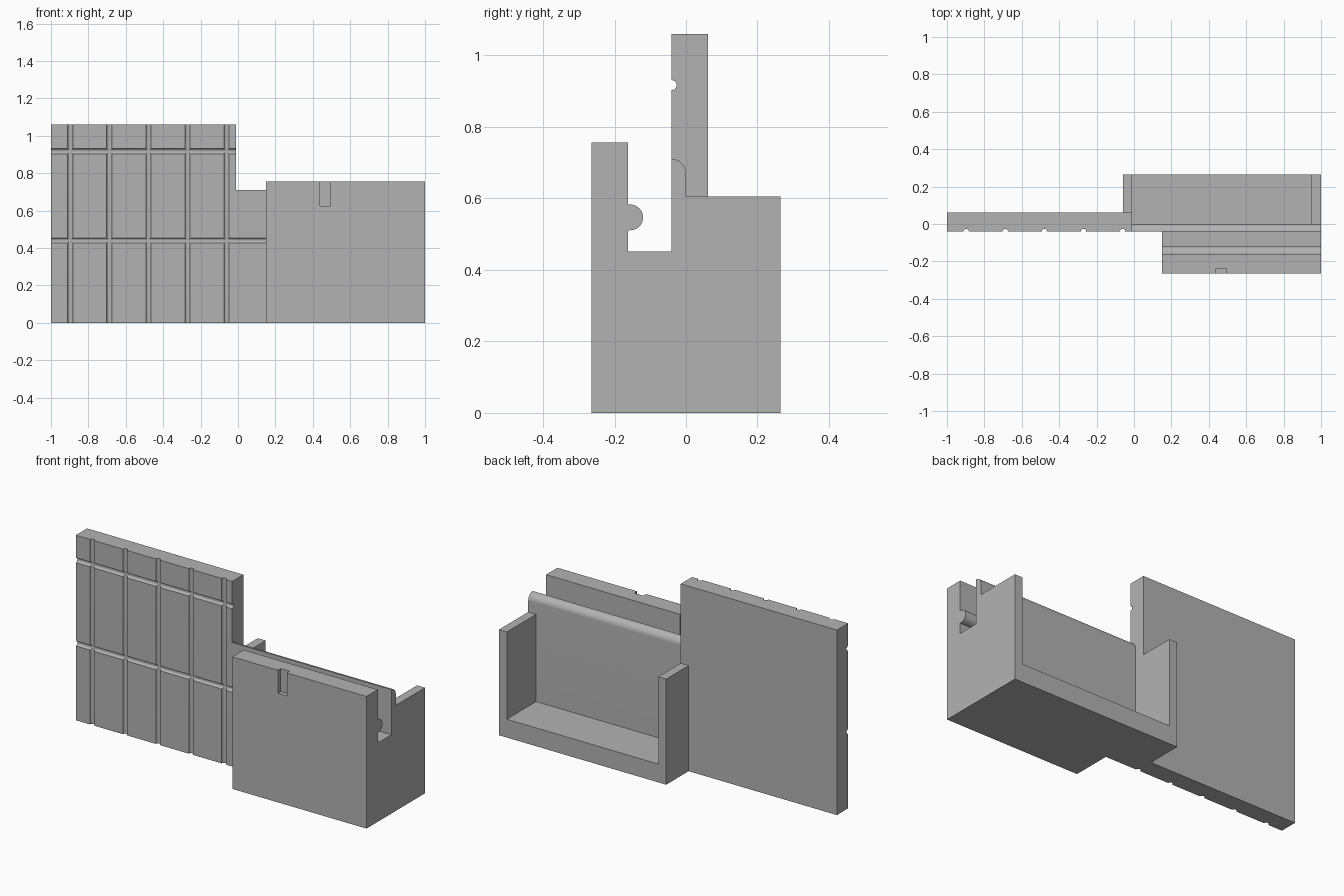
import bpy, bmesh, math
from mathutils import Matrix

old = bpy.data.objects.get("Cube")
if old:
    bpy.data.objects.remove(old, do_unlink=True)

grey = bpy.data.materials.new("plain grey")
grey.use_nodes = True
grey.diffuse_color = (0.45, 0.45, 0.45, 1)
grey.node_tree.nodes["Principled BSDF"].inputs["Base Color"].default_value = grey.diffuse_color


def finish(name, bm):
    bmesh.ops.recalc_face_normals(bm, faces=bm.faces)
    mesh = bpy.data.meshes.new(name)
    bm.to_mesh(mesh)
    bm.free()
    mesh.materials.append(grey)
    ob = bpy.data.objects.new(name, mesh)
    bpy.context.collection.objects.link(ob)
    return ob


def extrude_x(name, profile, x0, x1):
    """Extrude a (y, z) profile along x."""
    bm = bmesh.new()
    face = bm.faces.new([bm.verts.new((x0, y, z)) for y, z in profile])
    new = bmesh.ops.extrude_face_region(bm, geom=[face])["geom"]
    verts = [v for v in new if isinstance(v, bmesh.types.BMVert)]
    bmesh.ops.translate(bm, verts=verts, vec=(x1 - x0, 0, 0))
    return finish(name, bm)


def box(name, x0, x1, y0, y1, z0, z1):
    return extrude_x(name, [(y0, z0), (y1, z0), (y1, z1), (y0, z1)], x0, x1)


def rod(name, radius, length, centre, axis):
    bm = bmesh.new()
    bmesh.ops.create_cone(bm, cap_ends=True, segments=24, radius1=radius, radius2=radius, depth=length)
    if axis == "X":
        bm.transform(Matrix.Rotation(math.pi / 2, 4, "Y"))
    bm.transform(Matrix.Translation(centre))
    return finish(name, bm)


def arc(cy, cz, r, start, end, n):
    angles = [math.radians(start + (end - start) * i / n) for i in range(n + 1)]
    return [(cy + r * math.cos(a), cz + r * math.sin(a)) for a in angles]


def select_only(ob):
    bpy.ops.object.select_all(action="DESELECT")
    ob.select_set(True)
    bpy.context.view_layer.objects.active = ob


def cut(ob, cutter):
    cutter.hide_render = True
    mod = ob.modifiers.new("cut", "BOOLEAN")
    mod.operation = "DIFFERENCE"
    mod.solver = "EXACT"
    mod.object = cutter
    select_only(ob)
    bpy.ops.object.modifier_apply(modifier=mod.name)
    bpy.data.objects.remove(cutter, do_unlink=True)


FRONT, BACK = -0.265, 0.265
WALL = -0.04          # front plane of the panel and middle wall
PANEL_END = -0.01
BLOCK_X = 0.15
GROOVE = 0.014

# Tall panel with a grid of round grooves
panel = box("tall_panel", -1, PANEL_END, WALL, 0.062, 0, 1.06)
for i in range(5):
    cut(panel, rod("upright_groove", GROOVE, 3, (-0.897 + 0.209 * i, WALL, 0.5), "Z"))
for z in (0.917, 0.44):
    cut(panel, rod("level_groove", GROOVE, 4, (0, WALL, z), "X"))

# Middle wall with a rounded back top edge
profile = [(WALL, 0), (0, 0)] + arc(WALL, 0.67, 0.04, 0, 90, 12)
wall = extrude_x("middle_wall", profile, PANEL_END, 1)
cut(wall, rod("level_groove", GROOVE, 0.4, (BLOCK_X - 0.2, WALL, 0.44), "X"))

# Front block: a slot with a rounded ridge running along its front side
profile = [(FRONT, 0), (WALL, 0), (WALL, 0.452), (-0.162, 0.452), (-0.162, 0.511)]
profile += arc(-0.156, 0.547, 0.036, -90, 90, 20)
profile += [(-0.162, 0.583), (-0.162, 0.757), (FRONT, 0.757)]
block = extrude_x("front_block", profile, BLOCK_X, 1)
cut(block, box("notch_cutter", 0.438, 0.495, -0.3, -0.239, 0.625, 0.9))

# Rear tray, open at the back and top
box("tray_floor", PANEL_END, 0.95, 0, BACK, 0, 0.105)
box("tray_left_end", 0.95, 1, 0, BACK, 0, 0.605)
box("tray_right_end", -0.06, PANEL_END, 0.062, BACK, 0, 0.605)

for ob in (panel, wall, block):
    select_only(ob)
    bpy.ops.object.shade_smooth_by_angle(angle=math.radians(30))
